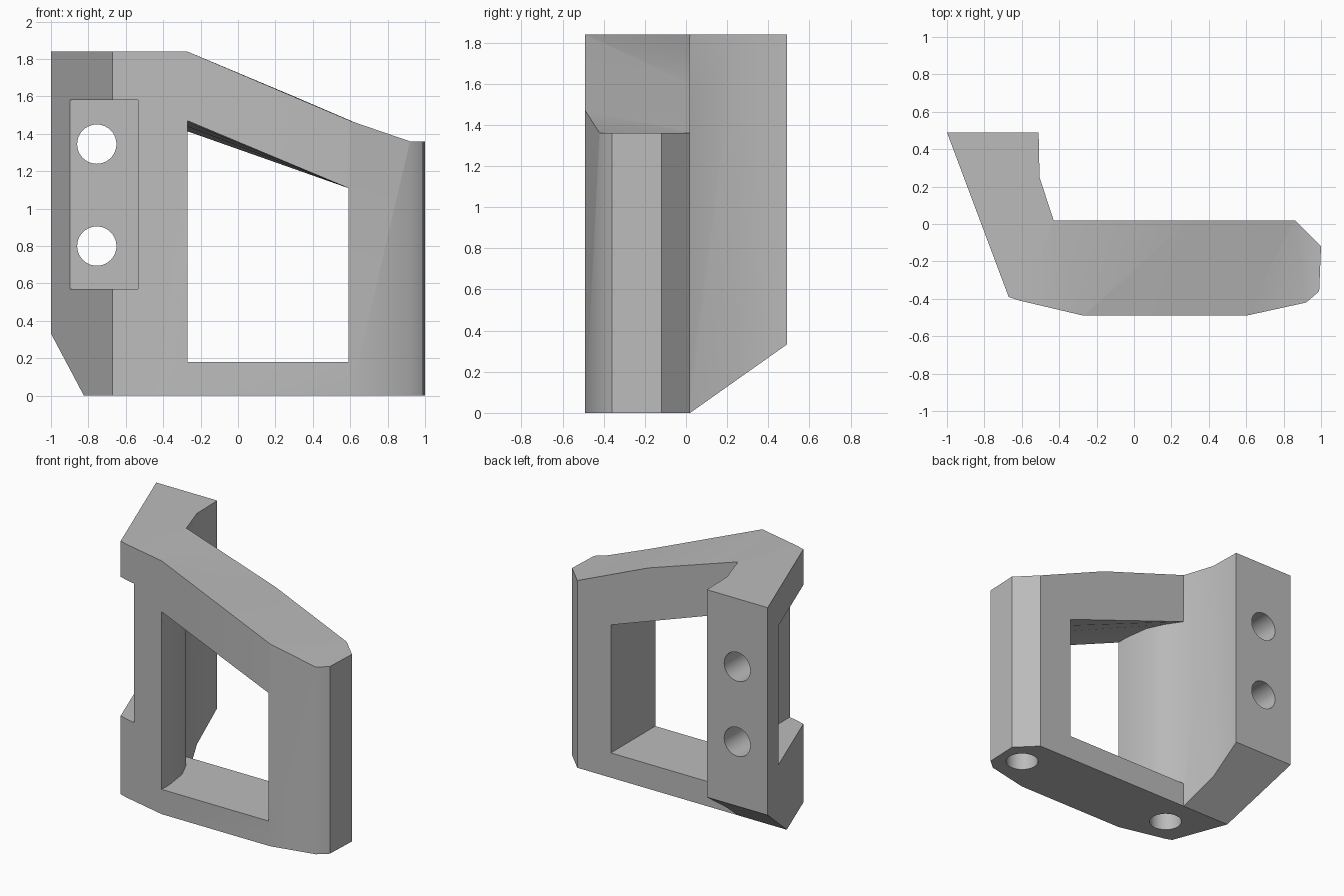
import bpy, bmesh
from math import radians
from mathutils import Matrix

cube = bpy.data.objects.get("Cube")
if cube:
    bpy.data.objects.remove(cube, do_unlink=True)


def new_object(name, bm):
    bmesh.ops.recalc_face_normals(bm, faces=bm.faces)
    mesh = bpy.data.meshes.new(name)
    bm.to_mesh(mesh)
    bm.free()
    obj = bpy.data.objects.new(name, mesh)
    bpy.context.collection.objects.link(obj)
    return obj


def loft(name, sections):
    """Closed solid bridging a row of equal-length loops."""
    bm = bmesh.new()
    rings = [[bm.verts.new(p) for p in s] for s in sections]
    for a, b in zip(rings, rings[1:]):
        for i in range(len(a)):
            j = (i + 1) % len(a)
            bm.faces.new((a[i], a[j], b[j], b[i]))
    bm.faces.new(rings[0])
    bm.faces.new(rings[-1])
    return new_object(name, bm)


def cylinder(name, centre, radius, depth, rotation=Matrix()):
    bm = bmesh.new()
    bmesh.ops.create_cone(bm, cap_ends=True, segments=40, radius1=radius, radius2=radius,
                          depth=depth, matrix=Matrix.Translation(centre) @ rotation)
    return new_object(name, bm)


def cut(target, cutter):
    cutter.hide_render = True
    mod = target.modifiers.new("Cut", 'BOOLEAN')
    mod.operation, mod.solver, mod.object = 'DIFFERENCE', 'EXACT', cutter
    bpy.context.view_layer.objects.active = target
    bpy.ops.object.modifier_apply(modifier=mod.name)
    bpy.data.objects.remove(cutter, do_unlink=True)


# Bracket body: plan outline raised to full height
outline = [(-1, .49), (-.51, .49), (-.505, .25), (-.43, .02), (.86, .02), (1, -.12),
           (.99, -.36), (.92, -.42), (.6, -.49), (-.27, -.49), (-.61, -.41), (-.67, -.39)]
body = loft("bracket_body", [[(x, y, z) for x, y in outline] for z in (0, 1.84)])

# Sloping top, slightly twisted from front to back
front_top = [(-.27, 1.84), (.6, 1.47), (.93, 1.36)]
back_top = [(-.43, 1.84), (.3, 1.6), (.86, 1.36)]
cut(body, loft("top_cutter", [
    [(x, y, z) for x, z in line + [(1.2, 1.36), (1.2, 2.1), (line[0][0], 2.1)]]
    for y, line in ((-.5, front_top), (.03, back_top))]))

# Window with a curved left wall and sloping head
wall = [(-.27, -.6), (-.27, -.4), (-.295, -.22), (-.35, -.1), (-.43, .02), (-.43, .03)]
cut(body, loft("window_cutter", [
    [(x, y, .18), (.59, y, .18), (.59, y, 1.11), (x, y, 1.47)] for x, y in wall]))

# Mounting pocket on the front of the leg
cut(body, loft("pocket_cutter", [
    [(-.9, y, .57), (-.535, y, .57), (-.535, y, 1.58), (-.9, y, 1.58)] for y in (-.8, .22)]))

# Slanted underside of the leg
cut(body, loft("underside_cutter", [
    [(x, .02, 0), (x, .6, .41), (x, .6, -.2), (x, .02, -.2)] for x in (-1.2, .5)]))

# Screw holes through the leg, then blind holes in the base
for z in (.8, 1.345):
    cut(body, cylinder("leg_hole", (-.755, .4, z), .105, .8, Matrix.Rotation(radians(90), 4, 'X')))
for x in (-.473, .82):
    cut(body, cylinder("base_hole", (x, -.225, 0), .11, 1))

# Grey finish
grey = bpy.data.materials.new("plain_grey")
grey.use_nodes = True
colour = (.5, .5, .5, 1)
grey.diffuse_color = colour
grey.node_tree.nodes["Principled BSDF"].inputs["Base Color"].default_value = colour
body.data.materials.clear()
body.data.materials.append(grey)
for face in body.data.polygons:
    face.material_index = 0

bpy.ops.object.select_all(action='DESELECT')
body.select_set(True)
bpy.context.view_layer.objects.active = body
bpy.ops.object.shade_smooth_by_angle(angle=radians(30))
